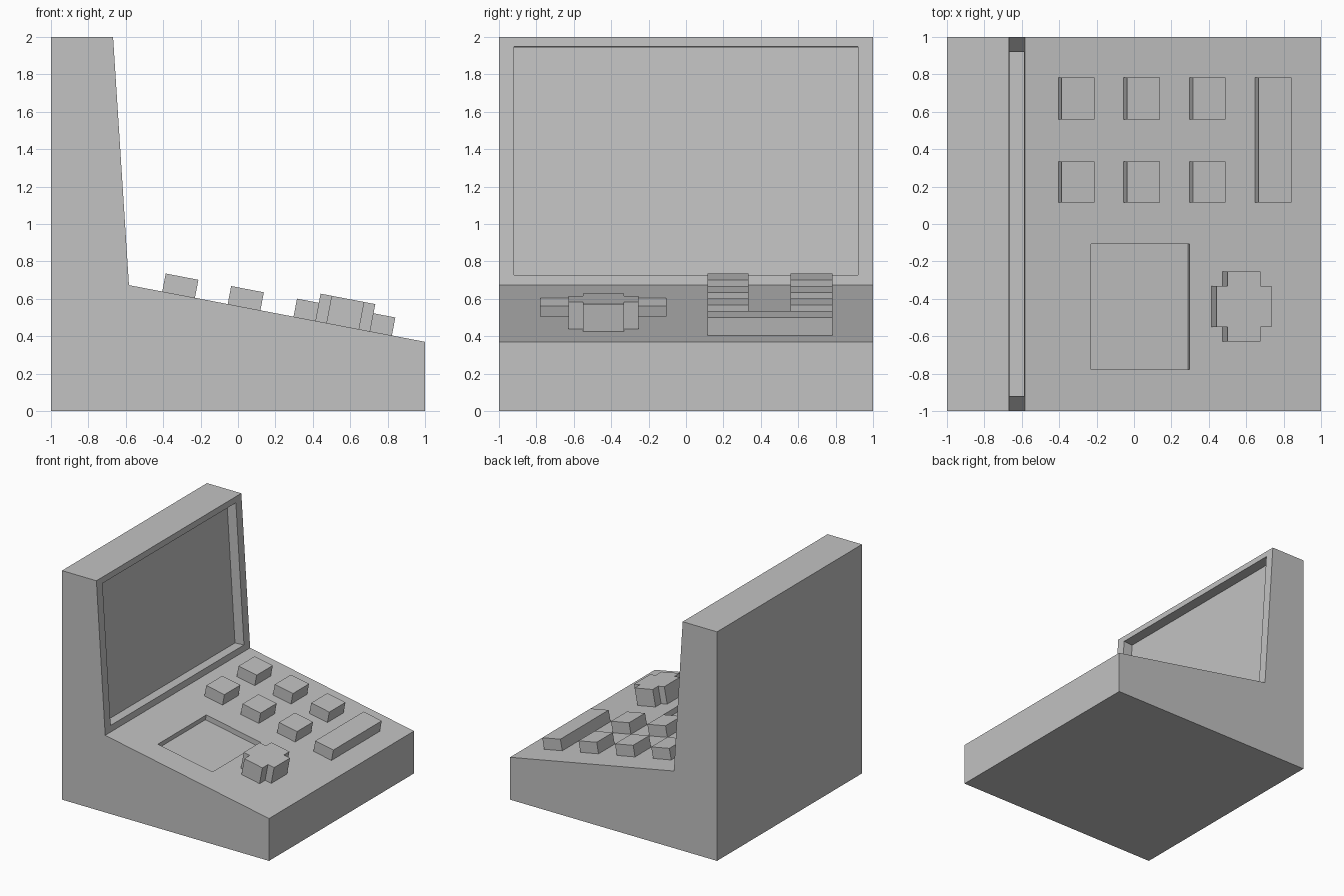
import bpy, bmesh, math
from mathutils import Matrix, Vector

cube = bpy.data.objects.get("Cube")
if cube:
    bpy.data.objects.remove(cube, do_unlink=True)

# Single flat colour
grey = bpy.data.materials.new("plain grey")
grey.use_nodes = True
colour = (0.54, 0.54, 0.54, 1)
grey.diffuse_color = colour
grey.node_tree.nodes["Principled BSDF"].inputs["Base Color"].default_value = colour

# Key points of the side profile
DECK_LOW = Vector((1, 0, 0.37))
HINGE = Vector((-0.583, 0, 0.673))
LID_TOP = Vector((-0.668, 0, 2))
SLOPE = math.atan2(HINGE.z - DECK_LOW.z, DECK_LOW.x - HINGE.x)


def prism(points, height, matrix):
    """Extrude a flat outline along its local z."""
    bm = bmesh.new()
    base = bm.faces.new([bm.verts.new((x, y, 0)) for x, y in points])
    top = bmesh.ops.extrude_face_region(bm, geom=[base], use_keep_orig=True)["geom"]
    verts = [g for g in top if isinstance(g, bmesh.types.BMVert)]
    bmesh.ops.translate(bm, verts=verts, vec=(0, 0, height))
    bmesh.ops.recalc_face_normals(bm, faces=bm.faces)
    bm.transform(matrix)
    bm.normal_update()
    return bm


def finish(bm, name):
    mesh = bpy.data.meshes.new(name)
    bm.to_mesh(mesh)
    bm.free()
    mesh.materials.append(grey)
    bpy.context.collection.objects.link(bpy.data.objects.new(name, mesh))


def recess(bm, a, b, t0, t1, y0, y1, depth):
    """Sink a rectangle into the sloped face between profile points a and b."""
    mid = (a + b) / 2
    face = min(bm.faces, key=lambda f: (f.calc_center_median() - mid).length)
    normal = face.normal.copy()
    bmesh.ops.inset_individual(bm, faces=[face], thickness=0.03)
    for v in face.verts:
        t = t1 if (v.co - mid).dot(b - a) > 0 else t0
        v.co = a.lerp(b, t)
        v.co.y = y1 if v.co.y + 0 > 0 else y0
    return face, normal, depth


def sink(bm, a, b, t_range, y_range, depth):
    """Inset a face, fit the inset to the given ranges, then push it inward."""
    mid = (a + b) / 2
    face = min(bm.faces, key=lambda f: (f.calc_center_median() - mid).length)
    normal = face.normal.copy()
    bmesh.ops.inset_individual(bm, faces=[face], thickness=0.03)
    for v in face.verts:
        t = t_range[(v.co - mid).dot(b - a) > 0]
        y = y_range[v.co.y > 0]
        v.co = a.lerp(b, t)
        v.co.y = y
    bmesh.ops.inset_individual(bm, faces=[face], thickness=0)
    bmesh.ops.translate(bm, verts=list(face.verts), vec=-normal * depth)


def deck_matrix(x):
    """Frame lying on the sloped deck at the given x."""
    z = DECK_LOW.z + (DECK_LOW.x - x) * math.tan(SLOPE)
    return Matrix.Translation((x, 0, z)) @ Matrix.Rotation(SLOPE, 4, "Y")


def deck_box(name, x, y0, y1):
    w = 0.178
    outline = [(0, y0), (w, y0), (w, y1), (0, y1)]
    finish(prism(outline, 0.098, deck_matrix(x)), name)


# Body with upright lid, screen recess and pad recess
profile = [(-1, 0), (1, 0)] + [(p.x, p.z) for p in (DECK_LOW, HINGE, LID_TOP)] + [(-1, 2)]
upright = Matrix.Translation((0, 1, 0)) @ Matrix.Rotation(math.pi / 2, 4, "X")
body = prism(profile, 2, upright)
lid_t = [(z - HINGE.z) / (LID_TOP.z - HINGE.z) for z in (0.728, 1.948)]
deck_t = [(x - HINGE.x) / (DECK_LOW.x - HINGE.x) for x in (-0.23, 0.297)]
sink(body, HINGE, LID_TOP, lid_t, (-0.92, 0.92), 0.087)
sink(body, HINGE, DECK_LOW, deck_t, (-0.777, -0.108), 0.045)
finish(body, "body")

# Two rows of square keys and one long key
for column, x in enumerate((-0.405, -0.055, 0.297), 1):
    deck_box(f"key_near_{column}", x, 0.115, 0.335)
    deck_box(f"key_far_{column}", x, 0.56, 0.782)
deck_box("long_key", 0.648, 0.115, 0.782)

# Cross-shaped direction pad
quarter = [(0.149, 0.11), (0.089, 0.11), (0.089, 0.186)]
cross = []
for sx, sy in ((1, 1), (-1, 1), (-1, -1), (1, -1)):
    corner = [(sx * x, sy * y - 0.441) for x, y in quarter]
    cross += corner if sx * sy > 0 else corner[::-1]
finish(prism(cross, 0.148, deck_matrix(0.56)), "direction_pad")
